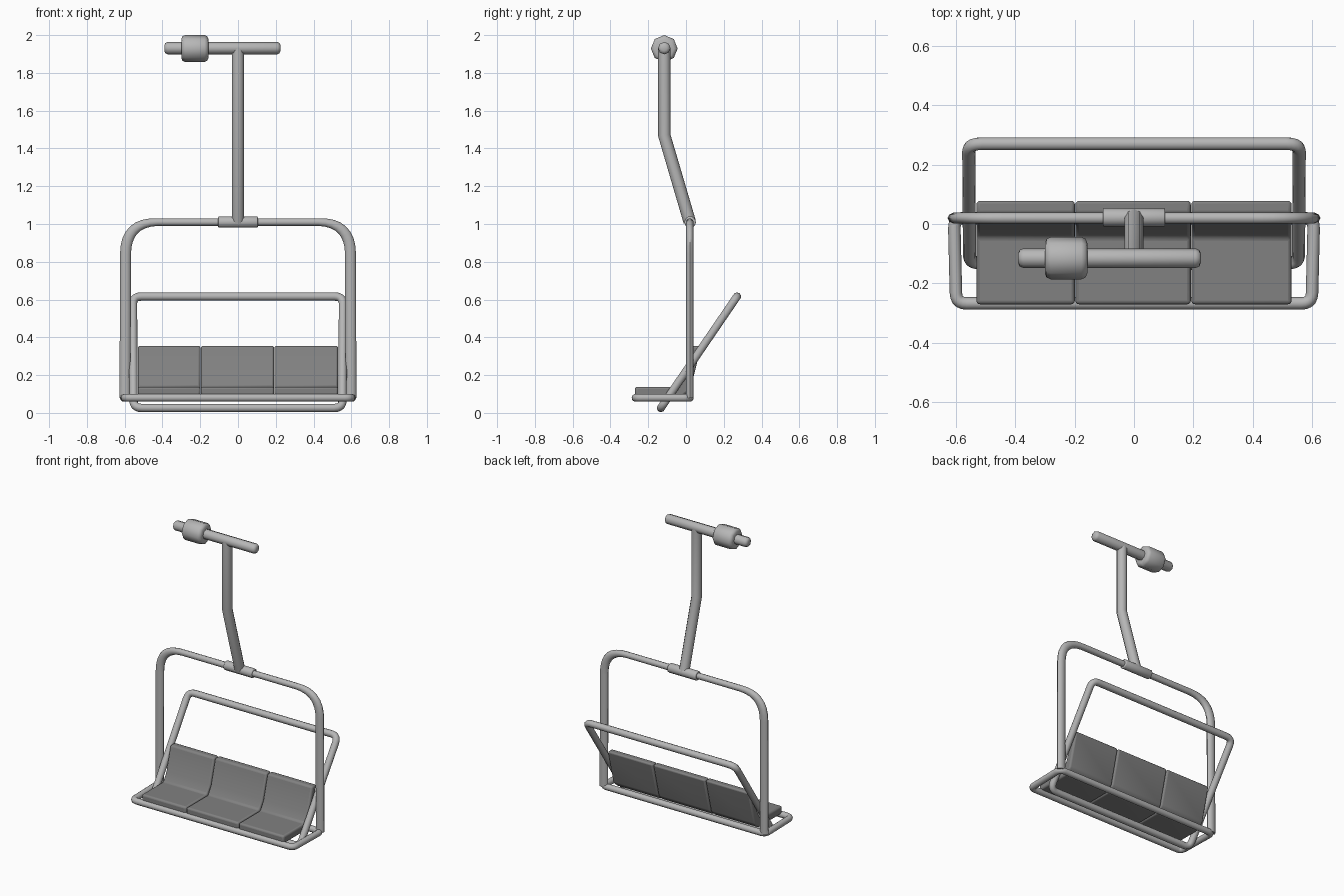
import bpy, bmesh, math
from mathutils import Vector

if "Cube" in bpy.data.objects:
    bpy.data.objects.remove(bpy.data.objects["Cube"])

SIDES = 10


def grey(name, value):
    mat = bpy.data.materials.new(name)
    mat.diffuse_color = (value, value, value, 1)
    mat.use_nodes = True
    mat.node_tree.nodes["Principled BSDF"].inputs["Base Color"].default_value = mat.diffuse_color
    return mat


METAL = grey("metal_grey", 0.47)
PADDING = grey("padding_grey", 0.22)


def rounded(points, radius, closed=False, steps=5):
    """Replace path corners with short curves."""
    pts = [Vector(p) for p in points]
    n, out = len(pts), []
    for i, p in enumerate(pts):
        if not closed and i in (0, n - 1):
            out.append(p)
            continue
        a = p + (pts[i - 1] - p).normalized() * radius
        b = p + (pts[(i + 1) % n] - p).normalized() * radius
        for k in range(steps + 1):
            t = k / steps
            out.append(a * (1 - t) ** 2 + p * 2 * t * (1 - t) + b * t ** 2)
    return out


def finish(name, bm, angle, mat):
    bmesh.ops.recalc_face_normals(bm, faces=bm.faces[:])
    mesh = bpy.data.meshes.new(name)
    bm.to_mesh(mesh)
    bm.free()
    mesh.materials.append(mat)
    ob = bpy.data.objects.new(name, mesh)
    bpy.context.collection.objects.link(ob)
    bpy.ops.object.select_all(action='DESELECT')
    ob.select_set(True)
    bpy.context.view_layer.objects.active = ob
    bpy.ops.object.shade_smooth_by_angle(angle=math.radians(angle))
    return ob


def sweep(name, path, normal, radii, depth=None, closed=False, sides=SIDES):
    """Tube along a planar path; radii lie in the plane, depth across it."""
    pts = [Vector(p) for p in path]
    normal = Vector(normal).normalized()
    n = len(pts)
    if not isinstance(radii, list):
        radii = [radii] * n
    bm = bmesh.new()
    rings = []
    for i, p in enumerate(pts):
        if closed:
            before, after = pts[i - 1], pts[(i + 1) % n]
        else:
            before, after = pts[max(i - 1, 0)], pts[min(i + 1, n - 1)]
        side = normal.cross((after - before).normalized()).normalized()
        ring = []
        for k in range(sides):
            a = 2 * math.pi * k / sides
            across = depth if depth else radii[i]
            ring.append(bm.verts.new(p + side * radii[i] * math.cos(a) + normal * across * math.sin(a)))
        rings.append(ring)
    for i in range(n if closed else n - 1):
        r, s = rings[i], rings[(i + 1) % n]
        for k in range(sides):
            j = (k + 1) % sides
            bm.faces.new((r[k], r[j], s[j], s[k]))
    if not closed:
        bm.faces.new(rings[0])
        bm.faces.new(rings[-1])
    return finish(name, bm, 50, METAL)


def lathe_x(name, x0, x1, y, z, r, c, sides):
    """Cylinder along x with rounded ends."""
    ends = [(0, r - c), (c * 0.3, r - c * 0.3), (c, r)]
    xs = [x0 + d for d, _ in ends] + [x1 - d for d, _ in reversed(ends)]
    rs = [q for _, q in ends] + [q for _, q in reversed(ends)]
    return sweep(name, [(x, y, z) for x in xs], (0, 0, 1), rs, sides=sides)


# Cable grip and roller
lathe_x("grip_bar", -0.39, 0.225, -0.115, 1.931, 0.033, 0.018, 8)
lathe_x("grip_roller", -0.30, -0.157, -0.115, 1.929, 0.071, 0.02, 8)

# Bent hanger stem and clamp sleeve
sweep("hanger_stem", [(0, -0.115, 1.931), (0, -0.115, 1.47), (0, 0.02, 1.01)],
      (1, 0, 0), 0.033)
lathe_x("clamp_sleeve", -0.105, 0.105, 0.022, 1.01, 0.031, 0.005, SIDES)

# Hoop frame, with wider oval legs
hoop = rounded([(-0.598, 0.02, 0.08), (-0.595, 0.02, 1.01),
                (0.595, 0.02, 1.01), (0.598, 0.02, 0.08)], 0.17, steps=8)
widths = [0.02 + 0.009 * min(1, max(0, (abs(p.x) - 0.44) / 0.14)) for p in hoop]
sweep("hoop_frame", hoop, (0, 1, 0), widths, depth=0.02)

# Seat support frame
base = rounded([(-0.605, 0.02, 0.08), (0.605, 0.02, 0.08),
                (0.598, -0.267, 0.08), (-0.598, -0.267, 0.08)], 0.035, closed=True)
sweep("seat_frame", base, (0, 0, 1), 0.021, closed=True)

# Raised restraint bar loop
bar = rounded([(-0.553, -0.133, 0.026), (0.553, -0.133, 0.026),
               (0.556, 0.27, 0.616), (-0.556, 0.27, 0.616)], 0.045, closed=True)
sweep("restraint_bar", bar, Vector((1, 0, 0)).cross(Vector((0, 0.403, 0.59))),
      0.022, closed=True)

# Three seat cushions with backrests
profile = [(-0.27, 0.085), (-0.02, 0.085), (0.022, 0.12), (0.081, 0.355),
           (0.034, 0.355), (-0.012, 0.19), (-0.045, 0.138), (-0.27, 0.138)]
for name, x0, x1 in (("cushion_left", -0.53, -0.199),
                     ("cushion_middle", -0.197, 0.191),
                     ("cushion_right", 0.193, 0.53)):
    bm = bmesh.new()
    face = bm.faces.new([bm.verts.new((x0, y, z)) for y, z in profile])
    ext = bmesh.ops.extrude_face_region(bm, geom=[face])
    # keep the starting cap so the cushion is closed
    moved = [v for v in ext["geom"] if isinstance(v, bmesh.types.BMVert)]
    bmesh.ops.translate(bm, verts=moved, vec=(x1 - x0, 0, 0))
    cushion = finish(name, bm, 40, PADDING)
    bevel = cushion.modifiers.new("soft_edges", 'BEVEL')
    bevel.width = 0.012
    bevel.segments = 3
    bevel.limit_method = 'ANGLE'
    bevel.angle_limit = math.radians(20)
